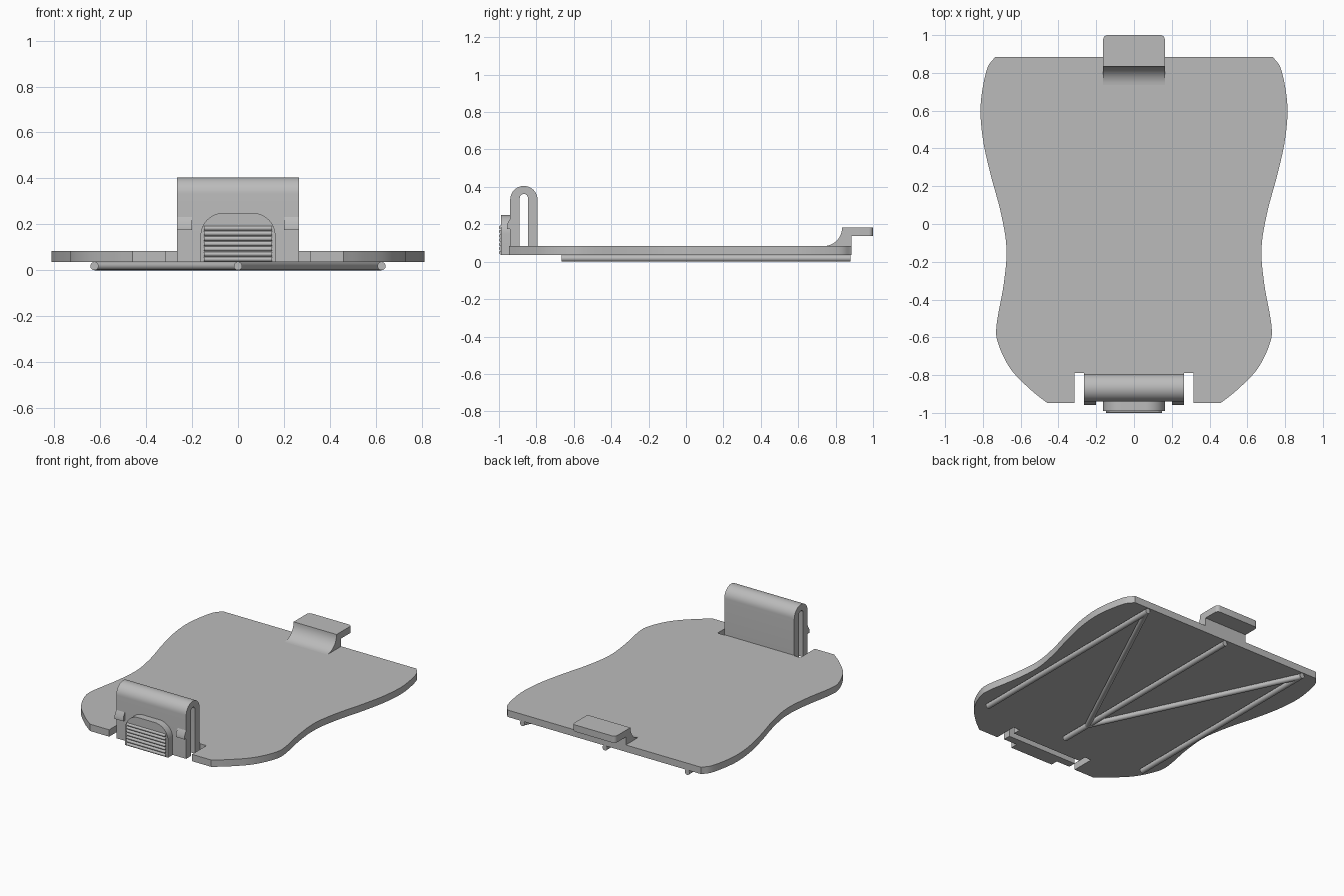
import bpy, bmesh
from math import sin, cos, pi, radians
from mathutils import Vector

cube = bpy.data.objects.get("Cube")
if cube:
    bpy.data.objects.remove(cube, do_unlink=True)

grey = bpy.data.materials.new("plain grey")
grey.use_nodes = True
colour = (0.5, 0.5, 0.5, 1)
grey.diffuse_color = colour
grey.node_tree.nodes["Principled BSDF"].inputs["Base Color"].default_value = colour


def finish(name, bm):
    bmesh.ops.recalc_face_normals(bm, faces=bm.faces)
    mesh = bpy.data.meshes.new(name)
    bm.to_mesh(mesh)
    bm.free()
    mesh.materials.append(grey)
    obj = bpy.data.objects.new(name, mesh)
    bpy.context.collection.objects.link(obj)
    bpy.ops.object.select_all(action='DESELECT')
    obj.select_set(True)
    bpy.context.view_layer.objects.active = obj
    bpy.ops.object.shade_smooth_by_angle(angle=radians(30))
    return obj


def extrude(name, profile, axis, lo, hi):
    """Sweep a closed 2D profile along one axis from lo to hi."""
    def place(p, d):
        return {'x': (d, *p), 'y': (p[0], d, p[1]), 'z': (*p, d)}[axis]
    bm = bmesh.new()
    a = [bm.verts.new(place(p, lo)) for p in profile]
    b = [bm.verts.new(place(p, hi)) for p in profile]
    bm.faces.new(a)
    bm.faces.new(b)
    for i in range(len(a)):
        j = (i + 1) % len(a)
        bm.faces.new((a[i], a[j], b[j], b[i]))
    return finish(name, bm)


def arc(cx, cy, r, start, end, n=12):
    angles = [radians(start + (end - start) * i / n) for i in range(n + 1)]
    return [(cx + r * cos(t), cy + r * sin(t)) for t in angles]


def spline(points, steps=6):
    """Smooth curve through the points."""
    p = [Vector(q) for q in points]
    p = [2 * p[0] - p[1]] + p + [2 * p[-1] - p[-2]]
    out = []
    for a, b, c, d in zip(p, p[1:], p[2:], p[3:]):
        for i in range(steps):
            t = i / steps
            out.append(tuple(0.5 * (2 * b + (c - a) * t + (2 * a - 5 * b + 4 * c - d) * t * t
                                    + (3 * b - a - 3 * c + d) * t ** 3)))
    return out + [tuple(p[-2])]


def rod(name, start, end, r=0.018):
    a, b = Vector((*start, r)), Vector((*end, r))
    bm = bmesh.new()
    bmesh.ops.create_cone(bm, cap_ends=True, segments=20, radius1=r, radius2=r, depth=(b - a).length)
    turn = (b - a).to_track_quat('Z', 'Y')
    for v in bm.verts:
        v.co = turn @ v.co + (a + b) / 2
    return finish(name, bm)


BOTTOM, TOP, BACK = 0.036, 0.083, 0.885

# Waisted cover plate with a notch at the front
side = spline([(0.735, BACK), (0.78, 0.815), (0.812, 0.63), (0.80, 0.45), (0.76, 0.265),
               (0.705, 0.06), (0.675, -0.13), (0.69, -0.32), (0.727, -0.53), (0.72, -0.63),
               (0.655, -0.765), (0.55, -0.875), (0.46, -0.947)])
half = side + [(0.314, -0.947), (0.314, -0.79)]
extrude("cover_plate", half + [(-x, y) for x, y in reversed(half)], 'z', BOTTOM, TOP)

# Spring clip: folded strip, open at the bottom
outer = arc(-0.867, 0.332, 0.073, 180, 0, 20)
inner = arc(-0.867, 0.34, 0.022, 0, 180, 16)
clip = [(-0.94, BOTTOM)] + outer + [(-0.794, TOP), (-0.785, TOP), (-0.785, BOTTOM),
                                    (-0.845, BOTTOM)] + inner + [(-0.889, BOTTOM)]
extrude("spring_clip", clip, 'x', -0.265, 0.265)

# Catches on both sides of the clip
for label, s in (("left", 1), ("right", -1)):
    wedge = [(-0.935, 0.24), (-0.957, 0.20), (-0.957, 0.175), (-0.935, 0.175)]
    extrude(label + "_catch", wedge, 'x', *sorted((s * 0.2, s * 0.265)))

# Thumb pad with rounded top and grip ridges
pad = [(0.163, BOTTOM)] + arc(0.063, 0.15, 0.1, 0, 90) + arc(-0.063, 0.15, 0.1, 90, 180) + [(-0.163, BOTTOM)]
extrude("thumb_pad", pad, 'y', -0.99, -0.935)
for i in range(7):
    extrude(f"grip_ridge_{i + 1}", arc(-0.99, 0.048 + 0.0225 * i, 0.01, 90, 270, 8), 'x', -0.148, 0.148)

# Back hook: filleted post below a tongue with rounded corners
post = arc(0.735, 0.183, 0.1, -90, 0) + [(BACK, 0.183), (BACK, TOP - 0.01), (0.735, TOP - 0.01)]
extrude("hook_post", post, 'x', -0.163, 0.163)
tongue = [(0.163, 0.835)] + arc(0.14, 0.977, 0.023, 0, 90, 6) + arc(-0.14, 0.977, 0.023, 90, 180, 6) + [(-0.163, 0.835)]
extrude("hook_tongue", tongue, 'z', 0.137, 0.183)

# Stiffening rods under the plate
for label, x in (("right", -0.625), ("middle", 0), ("left", 0.625)):
    rod(label + "_rod", (x, 0.88), (x, -0.665))
for label, s in (("right", -1), ("left", 1)):
    rod(label + "_diagonal_rod", (s * 0.625, 0.865), (0, -0.45))
